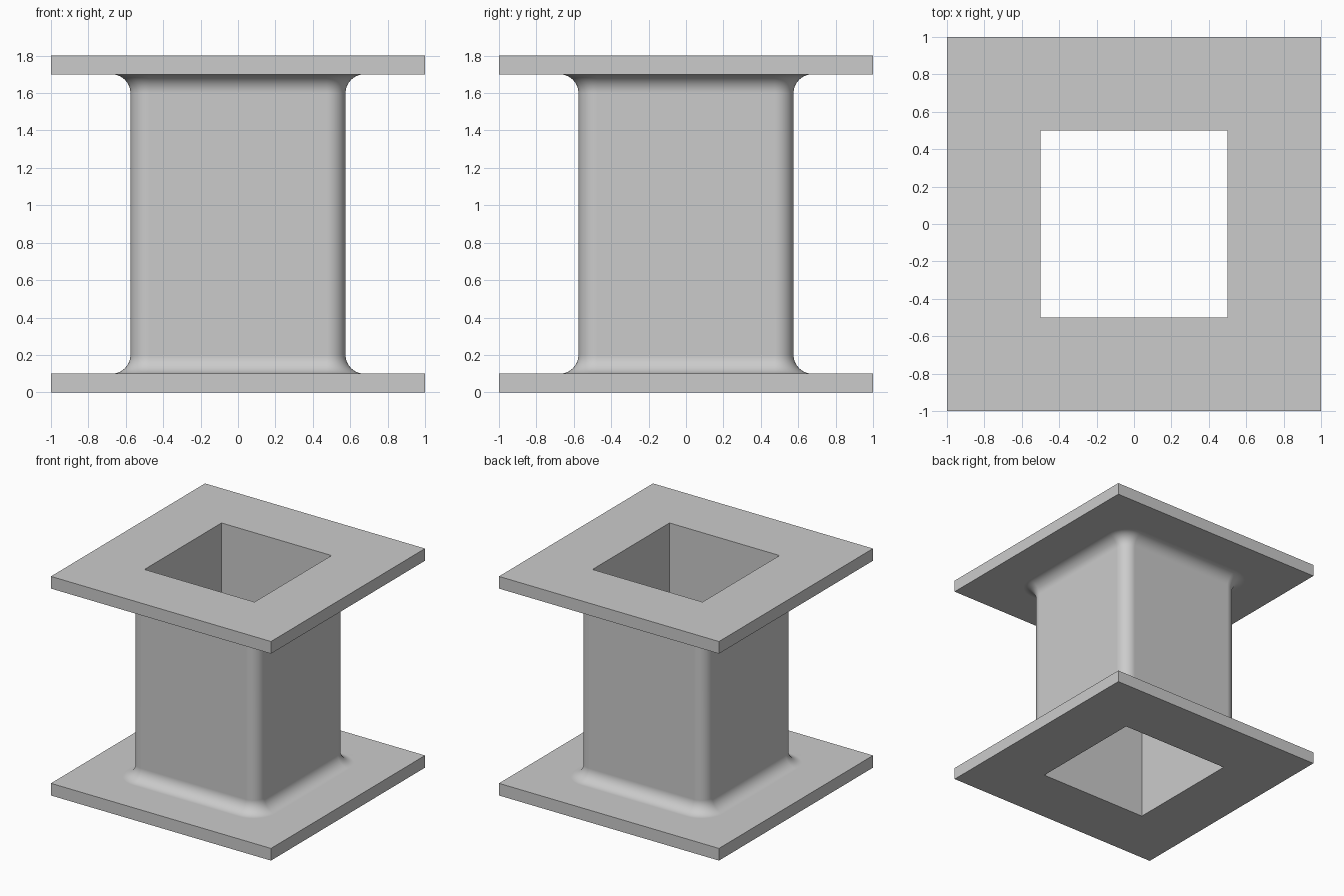
import bpy, bmesh
from math import sin, cos, pi

cube = bpy.data.objects.get("Cube")
if cube:
    bpy.data.objects.remove(cube, do_unlink=True)

HEIGHT, PLATE, HOLE = 1.8, 0.1, 0.5
WALL, CORNER, FILLET = 0.575, 0.1, 0.1
STEPS = 10

grey = bpy.data.materials.new("light grey")
grey.use_nodes = True
colour = (0.6, 0.6, 0.6, 1)
grey.diffuse_color = colour
grey.node_tree.nodes["Principled BSDF"].inputs["Base Color"].default_value = colour

bm = bmesh.new()


def ring(centre, radius, z):
    """Square loop with rounded corners; radius 0 gives sharp corners."""
    verts = []
    for q in range(4):
        sx, sy = ((1, 1), (-1, 1), (-1, -1), (1, -1))[q]
        for i in range(STEPS + 1):
            a = (q + i / STEPS) * pi / 2
            verts.append(bm.verts.new((sx * centre + radius * cos(a),
                                       sy * centre + radius * sin(a), z)))
    return verts


# Lower half of the outer skin: flange plate, then fillet up to the wall
core = WALL - CORNER
lower = [(HOLE, 0, 0), (1, 0, 0), (1, 0, PLATE)]
for i in range(STEPS + 1):
    a = i / STEPS * pi / 2
    lower.append((core, CORNER + FILLET * (1 - sin(a)),
                  PLATE + FILLET * (1 - cos(a))))

# Upper half mirrors the lower; closing the loop makes the square hole
profile = lower + [(c, r, HEIGHT - z) for c, r, z in reversed(lower)]
rings = [ring(*p) for p in profile]
for k, low in enumerate(rings):
    high = rings[(k + 1) % len(rings)]
    for j in range(len(low)):
        n = (j + 1) % len(low)
        bm.faces.new((low[j], low[n], high[n], high[j]))

# Merge collapsed sharp corners
bmesh.ops.remove_doubles(bm, verts=bm.verts[:], dist=1e-5)
bmesh.ops.recalc_face_normals(bm, faces=bm.faces[:])

mesh = bpy.data.meshes.new("flanged_square_tube")
bm.to_mesh(mesh)
bm.free()
mesh.materials.append(grey)
spool = bpy.data.objects.new("flanged_square_tube", mesh)
bpy.context.collection.objects.link(spool)

# Smooth fillets, crisp plate edges
bpy.ops.object.select_all(action="DESELECT")
spool.select_set(True)
bpy.context.view_layer.objects.active = spool
bpy.ops.object.shade_smooth_by_angle(angle=pi / 6)
weighted = spool.modifiers.new("flat face normals", "WEIGHTED_NORMAL")
weighted.keep_sharp = True
